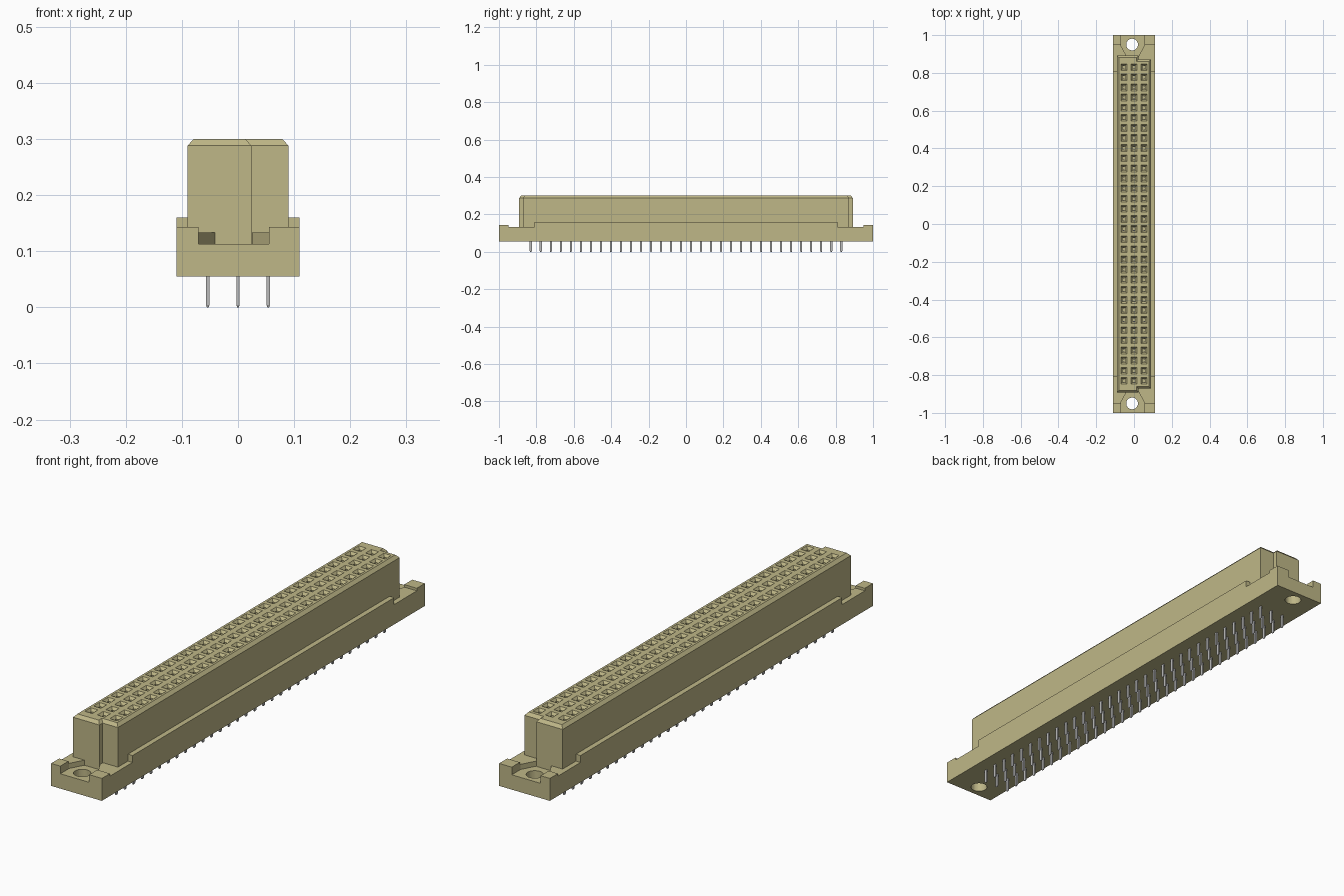
import bpy, bmesh, math

cube = bpy.data.objects.get("Cube")
if cube:
    bpy.data.objects.remove(cube, do_unlink=True)


def material(name, rgb):
    m = bpy.data.materials.new(name)
    m.use_nodes = True
    m.diffuse_color = (*rgb, 1)
    m.node_tree.nodes["Principled BSDF"].inputs["Base Color"].default_value = (*rgb, 1)
    return m


plastic = material("khaki plastic", (0.52, 0.475, 0.245))
metal = material("grey metal", (0.5, 0.5, 0.5))


def loft(bm, loops):
    """Closed solid through a stack of matching point loops."""
    rings = [[bm.verts.new(p) for p in loop] for loop in loops]
    n = len(rings[0])
    for a, b in zip(rings, rings[1:]):
        for i in range(n):
            j = (i + 1) % n
            bm.faces.new((a[i], a[j], b[j], b[i]))
    bm.faces.new(rings[0][::-1])
    bm.faces.new(rings[-1])


def rect(x, y, w, d, z):
    """Rectangle loop centred on x, y at height z."""
    return [(x + sx * w / 2, y + sy * d / 2, z)
            for sx, sy in ((-1, -1), (1, -1), (1, 1), (-1, 1))]


def finish(name, bm, mat):
    bmesh.ops.recalc_face_normals(bm, faces=bm.faces)
    mesh = bpy.data.meshes.new(name)
    bm.to_mesh(mesh)
    bm.free()
    mesh.materials.append(mat)
    obj = bpy.data.objects.new(name, mesh)
    bpy.context.collection.objects.link(obj)
    return obj


def cut(obj, cutter):
    """Subtract the cutter, then discard it."""
    cutter.hide_render = True
    mod = obj.modifiers.new("cut", "BOOLEAN")
    mod.operation, mod.solver, mod.object = "DIFFERENCE", "EXACT", cutter
    bpy.context.view_layer.objects.active = obj
    bpy.ops.object.modifier_apply(modifier=mod.name)
    bpy.data.objects.remove(cutter, do_unlink=True)


COLUMNS = (-0.054, 0, 0.054)
ROWS = [-0.83 + i * 1.66 / 31 for i in range(32)]
GRID = [(x, y) for x in COLUMNS for y in ROWS]

# Mounting base: side profile with raised ends and middle rails
half = [(-1, 0.055), (-1, 0.143), (-0.95, 0.143), (-0.95, 0.133),
        (-0.81, 0.133), (-0.81, 0.16)]
profile = half + [(-y, z) for y, z in reversed(half)]
bm = bmesh.new()
loft(bm, [[(x, y, z) for y, z in profile] for x in (-0.11, 0.11)])
base = finish("mounting_base", bm, plastic)

# Tapered recess and screw hole at each end
pocket = [(-0.07, -1.05), (0.055, -1.05), (0.055, -0.945),
          (0.025, -0.89), (0.025, -0.86), (-0.04, -0.86), (-0.04, -0.89), (-0.07, -0.945)]
bm = bmesh.new()
for s in (-1, 1):
    loft(bm, [[(x, -s * y, z) for x, y in pocket] for z in (0.113, 0.2)])
cut(base, finish("recess_cutter", bm, plastic))
bm = bmesh.new()
for s in (-1, 1):
    ring = [(-0.01 + 0.031 * math.cos(a), s * 0.95 + 0.031 * math.sin(a))
            for a in (i * math.tau / 32 for i in range(32))]
    loft(bm, [[(x, y, z) for x, y in ring] for z in (0, 0.2)])
cut(base, finish("screw_hole_cutter", bm, plastic))

# Socket housing: stepped ends and chamfered top rim
outline = [(-0.09, -0.892), (0.024, -0.892), (0.024, -0.872), (0.09, -0.872),
           (0.09, 0.872), (0.024, 0.872), (0.024, 0.892), (-0.09, 0.892)]
rim = [(x - math.copysign(0.011, x), y - math.copysign(0.011, y)) for x, y in outline]
bm = bmesh.new()
loft(bm, [[(x, y, z) for x, y in pts]
          for pts, z in ((outline, 0.1), (outline, 0.288), (rim, 0.3))])
housing = finish("socket_housing", bm, plastic)

# Funnel-mouthed contact holes
bm = bmesh.new()
for x, y in GRID:
    loft(bm, [rect(x, y, 0.016, 0.02, 0.25), rect(x, y, 0.016, 0.02, 0.29),
              rect(x, y, 0.032, 0.036, 0.3), rect(x, y, 0.032, 0.036, 0.31)])
cut(housing, finish("socket_cutter", bm, plastic))

# Paired spring blades inside the holes
bm = bmesh.new()
for x, y in GRID:
    for s in (-1, 1):
        loft(bm, [rect(x, y + s * 0.0075, 0.01, 0.003, z) for z in (0.245, 0.285)])
finish("contact_blades", bm, metal)

# Solder pins with slightly tapered tips
bm = bmesh.new()
for x, y in GRID:
    loft(bm, [rect(x, y, 0.003, 0.007, 0), rect(x, y, 0.006, 0.011, 0.004),
              rect(x, y, 0.006, 0.011, 0.06)])
finish("solder_pins", bm, metal)
